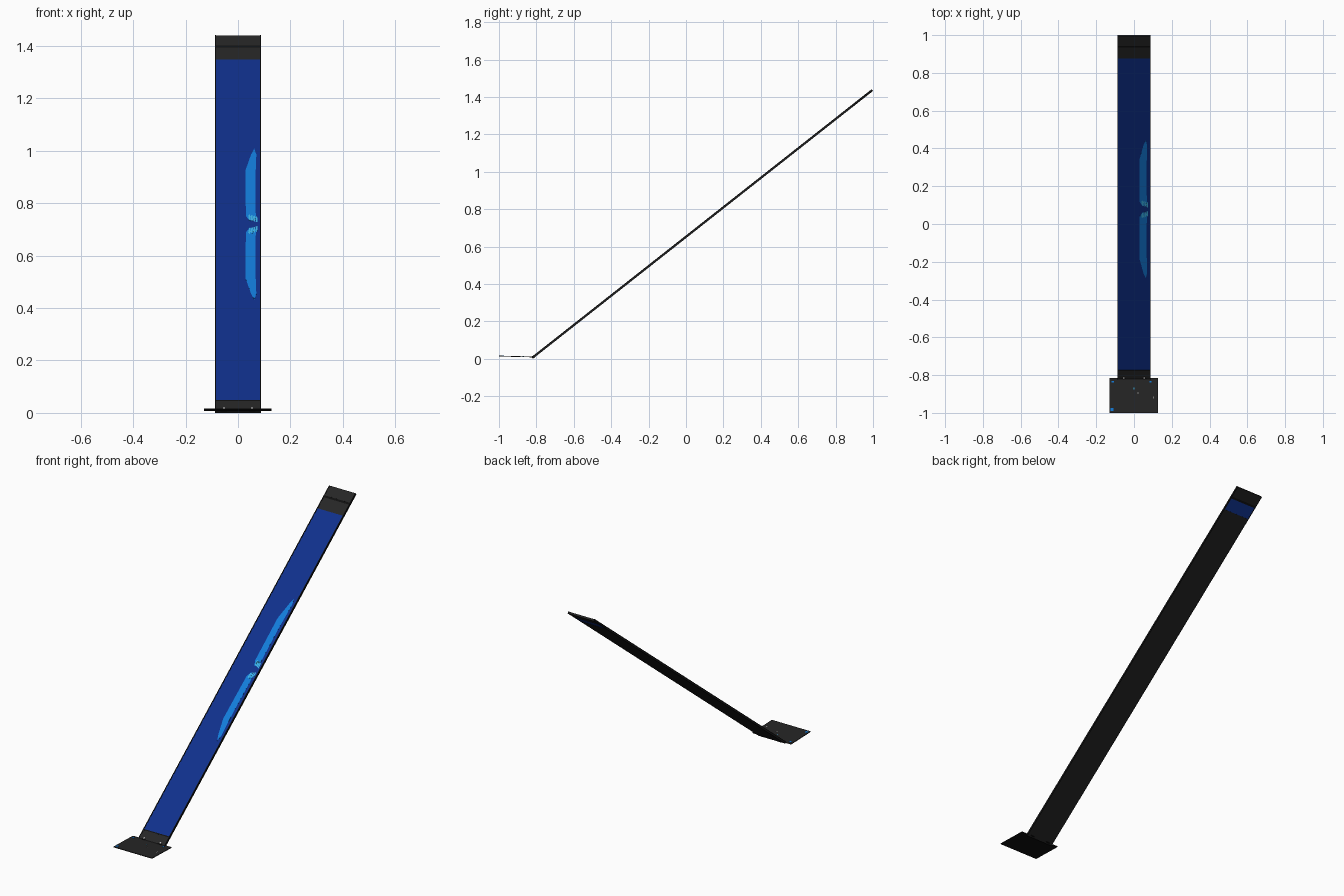
import bpy, bmesh, math
from mathutils import Vector, Matrix

if "Cube" in bpy.data.objects:
    bpy.data.objects.remove(bpy.data.objects["Cube"])

def material(name, rgb):
    m = bpy.data.materials.new(name)
    m.diffuse_color = (*rgb, 1)
    m.use_nodes = True
    m.node_tree.nodes["Principled BSDF"].inputs["Base Color"].default_value = m.diffuse_color
    return m

CHARCOAL = material("charcoal", (0.019, 0.019, 0.019))
BLACK = material("black", (0.005, 0.005, 0.005))
BACK = material("back grey", (0.013, 0.013, 0.013))
BLUE = material("screen blue", (0.005, 0.030, 0.26))
SKY = material("glow blue", (0.006, 0.20, 0.70))
CYAN = material("pale cyan", (0.05, 0.47, 0.80))
WHITE = material("light grey", (0.65, 0.65, 0.65))

# Leaning panel frame: local x = width, local y = along slope, local z = outward normal
START, END = Vector((0, -0.822, 0.005)), Vector((0, 0.9963, 1.4365))
LEAN = math.atan2(END.z - START.z, END.y - START.y)
LEN = (END - START).length
PANEL = Matrix.Translation(START) @ Matrix.Rotation(LEAN, 4, 'X')
# Base tilts very slightly, with its front edge higher
BASE = Matrix.Translation((0, -1, 0.0145)) @ Matrix.Rotation(-0.027, 4, 'X')
S = math.sin(LEAN)
W = 0.0885

def finish(name, bm, mats, frame):
    bmesh.ops.recalc_face_normals(bm, faces=bm.faces)
    bm.transform(frame)
    me = bpy.data.meshes.new(name)
    bm.to_mesh(me)
    bm.free()
    for m in mats:
        me.materials.append(m)
    ob = bpy.data.objects.new(name, me)
    bpy.context.collection.objects.link(ob)
    return ob

def slab(name, x0, x1, y0, y1, z0, z1, mat, frame=PANEL, under=None):
    """Box in a local frame; 'under' colours its lower face."""
    bm = bmesh.new()
    size = Matrix.Diagonal((x1 - x0, y1 - y0, z1 - z0, 1))
    mid = Matrix.Translation(((x0 + x1) / 2, (y0 + y1) / 2, (z0 + z1) / 2))
    bmesh.ops.create_cube(bm, size=1, matrix=mid @ size)
    if under:
        bm.normal_update()
        for f in bm.faces:
            f.material_index = int(f.normal.z < -0.5)
    return finish(name, bm, [mat, under] if under else [mat], frame)

def plate(name, points, z0, z1, mat, frame=PANEL):
    """Thin extruded polygon in a local frame."""
    bm = bmesh.new()
    face = bm.faces.new([bm.verts.new((x, y, z0)) for x, y in points])
    new = bmesh.ops.extrude_face_region(bm, geom=[face])["geom"]
    bmesh.ops.translate(bm, vec=(0, 0, z1 - z0),
                        verts=[v for v in new if isinstance(v, bmesh.types.BMVert)])
    return finish(name, bm, [mat], frame)

# Panel sections along the slope
LOW, HIGH, SEAM = 0.04 / S, 1.34 / S, 1.385 / S
IN = W - 0.005
slab("back_cover", -W, W, 0, HIGH, -0.006, 0.002, BACK)
slab("lower_bezel", -IN, IN, 0, LOW, 0.002, 0.005, CHARCOAL)
slab("lower_seam", -IN, IN, LOW - 0.006, LOW, 0.005, 0.0053, BLACK)
slab("screen", -IN, IN, LOW, HIGH, 0.002, 0.0045, BLUE)
slab("upper_strip", -IN, IN, HIGH, SEAM, -0.005, 0.0045, CHARCOAL, under=BLUE)
slab("upper_seam", -IN, IN, SEAM, SEAM + 0.012, -0.006, 0.0045, BLACK)
slab("upper_bezel", -IN, IN, SEAM + 0.012, LEN, -0.006, 0.005, CHARCOAL, under=BACK)
for side, name in ((-1, "left"), (1, "right")):
    a, b = sorted((side * IN, side * W))
    slab(name + "_frame_edge", a, b, 0, LEN, -0.006, 0.006, BLACK)

# Glow on the screen: two mirrored streaks and small fans of light
MID = 0.711 / S
streak = [(0.030, 0.05), (0.045, 0.02), (0.068, 0.035), (0.066, 0.27),
          (0.070, 0.43), (0.062, 0.465), (0.050, 0.43), (0.028, 0.33)]
for side, name in ((1, "upper"), (-1, "lower")):
    plate(name + "_glow", [(x, MID + side * y) for x, y in streak],
          0.0045, 0.0050, SKY)
    for i in range(4):
        x = 0.042 + i * 0.009
        y = 0.026 - i * 0.004
        plate(name + "_ray_%d" % i,
              [(x, MID + side * y), (x + 0.006, MID + side * (y - 0.002)),
               (x + 0.004, MID + side * (y + 0.035)), (x - 0.003, MID + side * (y + 0.028))],
              0.0050, 0.0054, CYAN)

# Base plate with black underside
slab("base_plate", -0.13, 0.128, 0, 0.186, -0.002, 0.002, CHARCOAL, BASE, under=BLACK)

# Hinges joining base and panel
for side, name in ((-1, "left"), (1, "right")):
    x = side * 0.054
    slab(name + "_hinge", x - 0.012, x + 0.012, 0.176, 0.192, -0.004, 0.004, BLACK, BASE)
    slab(name + "_hinge_pin", x - 0.004, x + 0.004, 0.008, 0.018, 0.005, 0.0065, WHITE)

# Small labels and indicator marks on the base: x, y, width, depth, colour
marks = [(-0.112, 0.165, 0.014, 0.010, SKY), (0.088, 0.165, 0.010, 0.008, SKY),
         (-0.117, 0.019, 0.016, 0.016, SKY), (0.000, 0.130, 0.003, 0.010, CYAN),
         (0.021, 0.106, 0.006, 0.005, WHITE), (0.103, 0.082, 0.003, 0.012, WHITE)]
for i, (x, y, w, d, mat) in enumerate(marks):
    slab("base_mark_%d" % i, x - w / 2, x + w / 2, y - d / 2, y + d / 2,
         0.002, 0.0026, mat, BASE)
